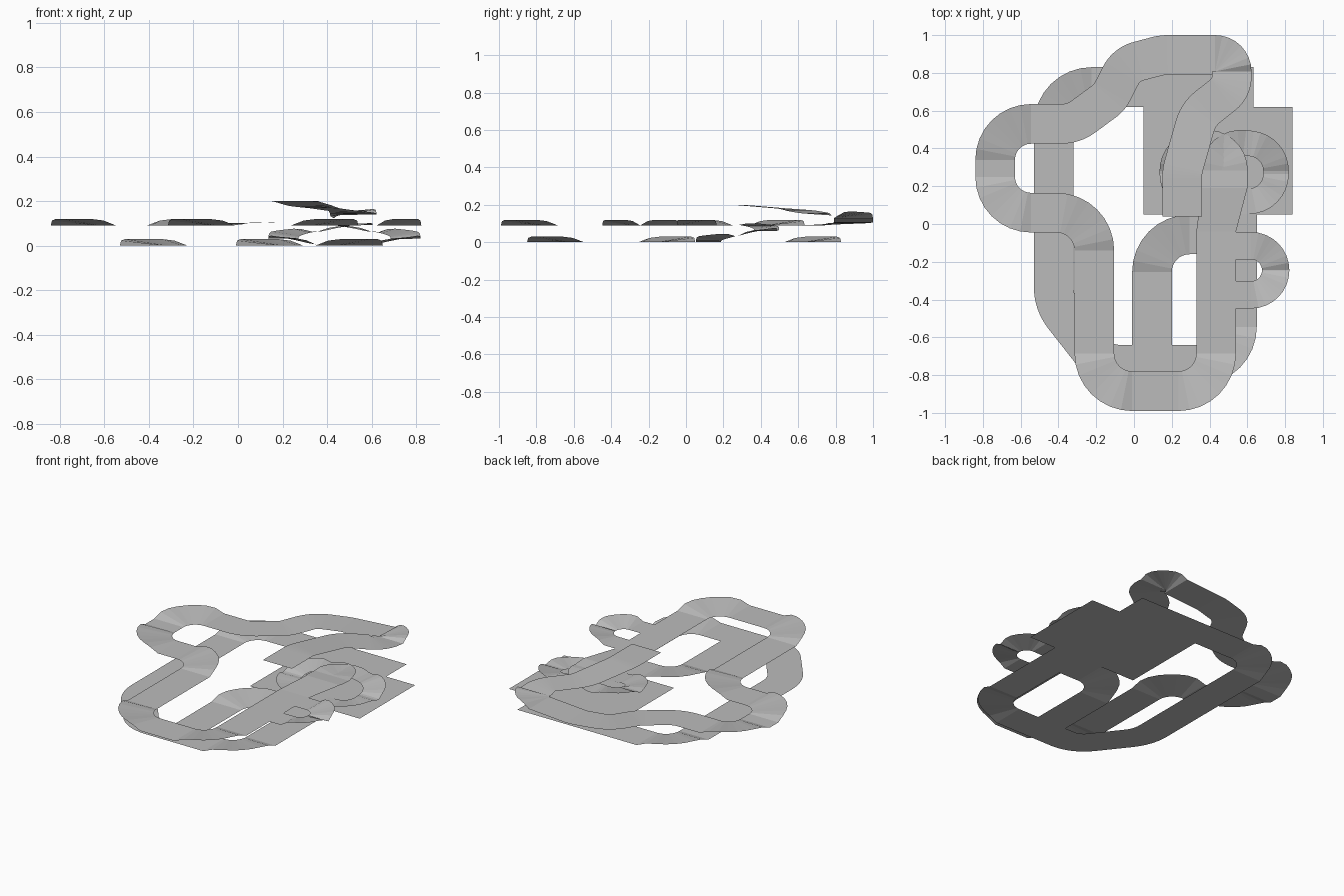
import bpy, bmesh
from mathutils import Vector

if "Cube" in bpy.data.objects:
    bpy.data.objects.remove(bpy.data.objects["Cube"])

grey = bpy.data.materials.new("road_grey")
grey.diffuse_color = (0.5, 0.5, 0.5, 1)
grey.use_nodes = True
grey.node_tree.nodes["Principled BSDF"].inputs["Base Color"].default_value = grey.diffuse_color


def finish(name, bm):
    me = bpy.data.meshes.new(name)
    bm.to_mesh(me)
    bm.free()
    me.materials.append(grey)
    bpy.context.collection.objects.link(bpy.data.objects.new(name, me))


def fillet(pts, seg=8):
    """Corners (x, y, z, radius, bank) -> samples (position, direction, signed bank)."""
    P = [Vector(p[:3]) for p in pts]
    out = []
    flat = lambda v: Vector((v.x, v.y, 0))
    for i, p in enumerate(P):
        if i in (0, len(P) - 1):
            d = flat(P[1] - P[0] if i == 0 else P[-1] - P[-2]).normalized()
            out.append((p, d, 0))
            continue
        a, b = flat(p - P[i - 1]), flat(P[i + 1] - p)
        la, lb = a.length, b.length
        a.normalize()
        b.normalize()
        ang = a.angle(b)
        r, bank = pts[i][3], pts[i][4]
        turn = 1 if a.cross(b).z > 0 else -1
        from math import tan, sin, cos, pi
        t = min(r * tan(ang / 2), 0.499 * la if i > 1 else la, 0.499 * lb if i < len(P) - 2 else lb)
        r = t / tan(ang / 2)
        z0 = p.z + (P[i - 1].z - p.z) * t / la
        z1 = p.z + (P[i + 1].z - p.z) * t / lb
        start = flat(p) - a * t
        side = Vector((-a.y, a.x, 0)) * turn
        for k in range(seg + 1):
            f = k / seg
            q = f * ang
            pos = start + a * r * sin(q) + side * r * (1 - cos(q))
            pos.z = z0 * (1 - f) ** 2 + 2 * p.z * f * (1 - f) + z1 * f * f
            d = a * cos(q) + side * sin(q)
            out.append((pos, d, turn * bank * min(1, 2 * sin(pi * f))))
    return out


def road(name, pts, width=0.21):
    """Flat ribbon along a path; the outer edge is raised in banked turns."""
    bm = bmesh.new()
    last = None
    for pos, d, bank in fillet(pts):
        n = Vector((-d.y, d.x, 0)) * width / 2
        up = Vector((0, 0, 1))
        pair = (bm.verts.new(pos + n + up * max(0, -bank)),
                bm.verts.new(pos - n + up * max(0, bank)))
        if last:
            bm.faces.new((last[0], last[1], pair[1], pair[0]))
        last = pair
    bmesh.ops.remove_doubles(bm, verts=bm.verts, dist=0.0005)
    finish(name, bm)


def plate(name, corners):
    bm = bmesh.new()
    bm.faces.new([bm.verts.new(c) for c in corners])
    finish(name, bm)


B = 0.03
# Upper circuit: high ramp end, descent and raised loop
road("upper_road", [
    (.255, .04, .2), (.255, .28, .2, .25, 0), (.34, .58, .175, .2, 0),
    (.517, .72, .15, .12, 0), (.517, .895, .13, .15, B), (.15, .895, .105, .25, 0),
    (-.04, .845, .10, .15, 0), (-.13, .67, .09, .15, 0), (-.32, .53, .09, .2, 0),
    (-.735, .53, .09, .19, B), (-.735, .06, .09, .19, B), (-.21, .06, .09, .2, B),
    (-.21, -.885, .09, .2, B), (.435, -.885, .09, .2, B), (.435, -.04, .09)])
# Junction deck between the raised loop and the two climbing ramps
plate("upper_junction", [(.33, -.04, .09), (.54, -.04, .09), (.6, .19, .1), (.36, .19, .1)])
# Small side hook on the raised road
road("side_hook", [(.54, -.115, .09), (.75, -.115, .09, .13, B),
                   (.75, -.375, .09, .13, B), (.54, -.375, .09)], .145)

# Ground level circuit
road("ground_road", [
    (.632, .725, 0), (-.425, .725, 0, .2, B), (-.425, -.42, 0, .25, 0),
    (-.17, -.745, 0, .2, 0), (.545, -.745, 0, .2, B), (.545, .05, 0)])
road("ground_branch", [(.095, -.64, 0), (.095, -.055, 0, .2, B), (.44, -.055, 0)])
plate("ground_plate", [(.05, .05, 0), (.84, .05, 0), (.84, .62, 0), (.05, .62, 0)])

# Two mirrored curling ramps from the plate to the junction deck
ramp = [(.52, .12, .001), (.752, .12, .015, .145, B * .7), (.752, .41, .05, .145, B * .7),
        (.42, .45, .08, .15, B * .5), (.42, .19, .1)]
road("right_ramp", ramp, .135)
road("left_ramp", [(.955 - p[0],) + p[1:] for p in ramp], .135)
